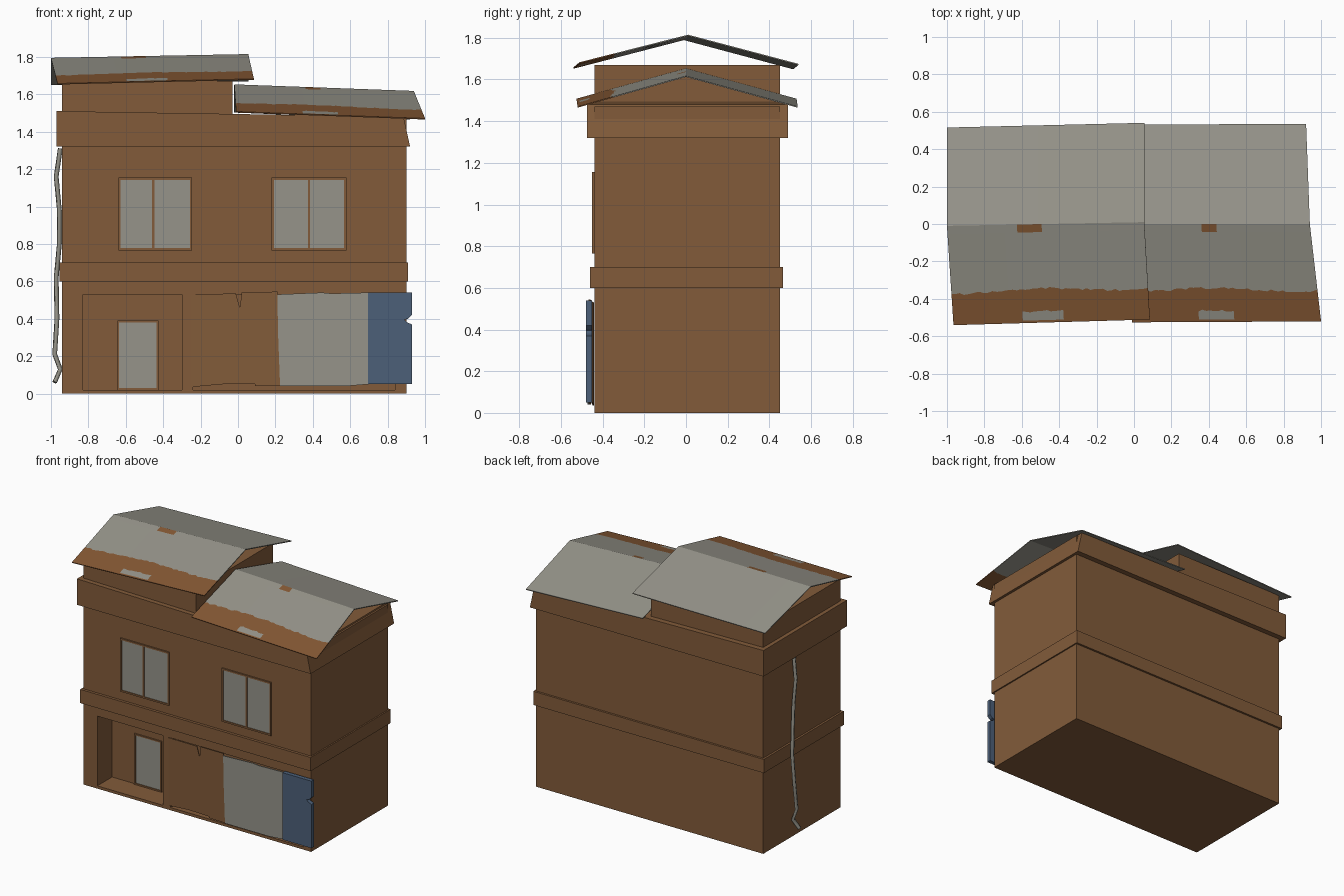
import bpy, bmesh, math, random
from mathutils import Vector

if "Cube" in bpy.data.objects:
    bpy.data.objects.remove(bpy.data.objects["Cube"])
random.seed(4)


def mat(name, rgb):
    m = bpy.data.materials.new(name)
    m.diffuse_color = (*rgb, 1)
    m.use_nodes = True
    m.node_tree.nodes["Principled BSDF"].inputs["Base Color"].default_value = m.diffuse_color
    return m


BROWN = mat("wall brown", (0.223, 0.105, 0.042))
RUST = mat("rust", (0.235, 0.098, 0.034))
GREY = mat("weathered grey", (0.305, 0.296, 0.254))
BLUE = mat("faded blue", (0.073, 0.117, 0.191))


def make(name, verts, faces, *mats):
    me = bpy.data.meshes.new(name)
    me.from_pydata(verts, [], faces)
    for m in mats:
        me.materials.append(m)
    bm = bmesh.new()
    bm.from_mesh(me)
    bmesh.ops.recalc_face_normals(bm, faces=bm.faces)
    bm.to_mesh(me)
    bm.free()
    ob = bpy.data.objects.new(name, me)
    bpy.context.collection.objects.link(ob)
    return ob


def box(name, x0, x1, y0, y1, z0, z1, m):
    v = [(x, y, z) for x in (x0, x1) for y in (y0, y1) for z in (z0, z1)]
    f = [(0, 1, 3, 2), (4, 6, 7, 5), (0, 4, 5, 1), (2, 3, 7, 6), (0, 2, 6, 4), (1, 5, 7, 3)]
    return make(name, v, f, m)


def plate(name, pts, y_at, thick, m):
    """Outline in x/z, front surface at y_at(x), extruded backwards."""
    n = len(pts)
    v = [(x, y_at(x) + d, z) for d in (0, thick) for x, z in pts]
    f = [tuple(range(n)), tuple(range(2 * n - 1, n - 1, -1))]
    f += [(i, (i + 1) % n, n + (i + 1) % n, n + i) for i in range(n)]
    return make(name, v, f, m)


# Main walls, with the entrance alcove and the shop opening cut out
walls = box("walls", -0.94, 0.90, -0.44, 0.45, 0, 1.47, BROWN)
for x0, x1 in ((-0.83, -0.30), (-0.24, 0.84)):
    cutter = box("cutter", x0, x1, -0.6, -0.27, 0.02, 0.53, BROWN)
    mod = walls.modifiers.new("opening", 'BOOLEAN')
    mod.object = cutter
    mod.solver = 'EXACT'
    bpy.context.view_layer.objects.active = walls
    bpy.ops.object.modifier_apply(modifier=mod.name)
    bpy.data.objects.remove(cutter)

# Raised left storey and the two bands around the walls
box("upper_block", -0.94, -0.03, -0.44, 0.45, 1.45, 1.67, BROWN)
box("middle_band", -0.955, 0.91, -0.46, 0.465, 0.60, 0.70, BROWN)
band = box("upper_band", -0.97, 0.92, -0.475, 0.49, 1.32, 1.51, BROWN)
for v in band.data.vertices:            # leaning right end
    if v.co.x > 0 and v.co.z > 1.4:
        v.co.x, v.co.z = 0.885, 1.48


def frame(name, x0, x1, z0, z1, y, t, splits=()):
    """Brown frame with grey panes behind it."""
    box(name + "_pane", x0 + t / 2, x1 - t / 2, y - 0.004, y + 0.004, z0 + t / 2, z1 - t / 2, GREY)
    for x in (x0, x1 - t, *[s - t / 2 for s in splits]):
        box(name + "_upright", x, x + t, y - 0.01, y + 0.004, z0, z1, BROWN)
    for z in (z0, z1 - t):
        box(name + "_rail", x0, x1, y - 0.01, y + 0.004, z, z + t, BROWN)


# Upper windows and the recessed door
frame("left_window", -0.64, -0.245, 0.765, 1.155, -0.44, 0.012, (-0.4525,))
frame("right_window", 0.18, 0.58, 0.765, 1.155, -0.44, 0.012, (0.38,))
frame("door", -0.645, -0.425, 0.02, 0.39, -0.27, 0.010)

# Patched shutter sheets over the shop opening
plate("rusty_sheet", [(-0.25, 0.035), (-0.08, 0.05), (0.09, 0.05), (0.09, 0.04), (0.225, 0.04),
                      (0.21, 0.545), (0.02, 0.54), (0.01, 0.46), (-0.012, 0.535), (-0.25, 0.53)],
      lambda x: -0.447 - 0.045 * (x + 0.25), 0.006, BROWN)
plate("grey_sheet", [(0.225, 0.04), (0.58, 0.04), (0.70, 0.05), (0.70, 0.54), (0.50, 0.535),
                     (0.45, 0.54), (0.21, 0.53), (0.215, 0.30)],
      lambda x: -0.472, 0.008, GREY)
plate("blue_sheet", [(0.695, 0.05), (0.93, 0.05), (0.93, 0.37), (0.905, 0.38), (0.89, 0.395),
                     (0.91, 0.40), (0.93, 0.42), (0.93, 0.54), (0.695, 0.54)],
      lambda x: -0.48, 0.03, BLUE)


def roof(name, ridge, front, back, patch, spot):
    """Thin gable sheet; each argument is a left/right pair of points."""
    n = 48
    lerp = lambda pair, s: Vector(pair[0]).lerp(Vector(pair[1]), s)
    verts, faces = [], []
    for i in range(n + 1):
        s = i / n
        edge = 0.67 + 0.02 * math.cos(s * 7) + random.uniform(-0.012, 0.012)
        lo = 0.885 + random.uniform(-0.012, 0.012)
        r, f, b = lerp(ridge, s), lerp(front, s), lerp(back, s)
        verts.append(b)
        verts += [r.lerp(f, t) for t in (0, 0.08, edge, lo, 0.975, 1)]
    for i in range(n):
        faces += [(7 * i + j, 7 * i + j + 1, 7 * i + j + 8, 7 * i + j + 7) for j in range(6)]
    ob = make(name, verts, faces, GREY, RUST)
    # Rust along the front eave, with a bare patch and a spot by the ridge
    for p in ob.data.polygons:
        row, x = p.index % 6, p.center.x
        rusty = row >= 3 and not (row == 4 and patch[0] < x < patch[1])
        p.material_index = int(rusty or (row == 1 and spot[0] < x < spot[1]))
    m = ob.modifiers.new("thickness", 'SOLIDIFY')
    m.thickness = 0.006
    m.offset = 0


roof("left_roof", [(-1.0, -0.01, 1.792), (0.055, 0.01, 1.812)],
     [(-0.965, -0.54, 1.655), (0.085, -0.51, 1.68)],
     [(-1.0, 0.515, 1.652), (0.055, 0.54, 1.672)], (-0.6, -0.38), (-0.62, -0.5))
roof("right_roof", [(-0.02, 0, 1.65), (0.94, 0, 1.615)],
     [(-0.01, -0.525, 1.505), (1.0, -0.52, 1.468)],
     [(-0.02, 0.53, 1.505), (0.92, 0.535, 1.468)], (0.34, 0.54), (0.37, 0.44))

# Bent drainpipe on the left wall
cu = bpy.data.curves.new("drainpipe", 'CURVE')
cu.dimensions = '3D'
cu.bevel_depth = 0.014
cu.bevel_resolution = 0
cu.use_fill_caps = True
path = [(-0.95, 0.11, 1.31), (-0.972, 0.12, 1.16), (-0.955, 0.12, 0.98), (-0.955, 0.13, 0.80),
        (-0.972, 0.16, 0.62), (-0.968, 0.13, 0.40), (-0.98, 0.12, 0.21), (-0.95, 0.12, 0.13),
        (-0.98, 0.09, 0.06)]
sp = cu.splines.new('POLY')
sp.points.add(len(path) - 1)
for p, co in zip(sp.points, path):
    p.co = (*co, 1)
cu.materials.append(GREY)
bpy.context.collection.objects.link(bpy.data.objects.new("drainpipe", cu))
